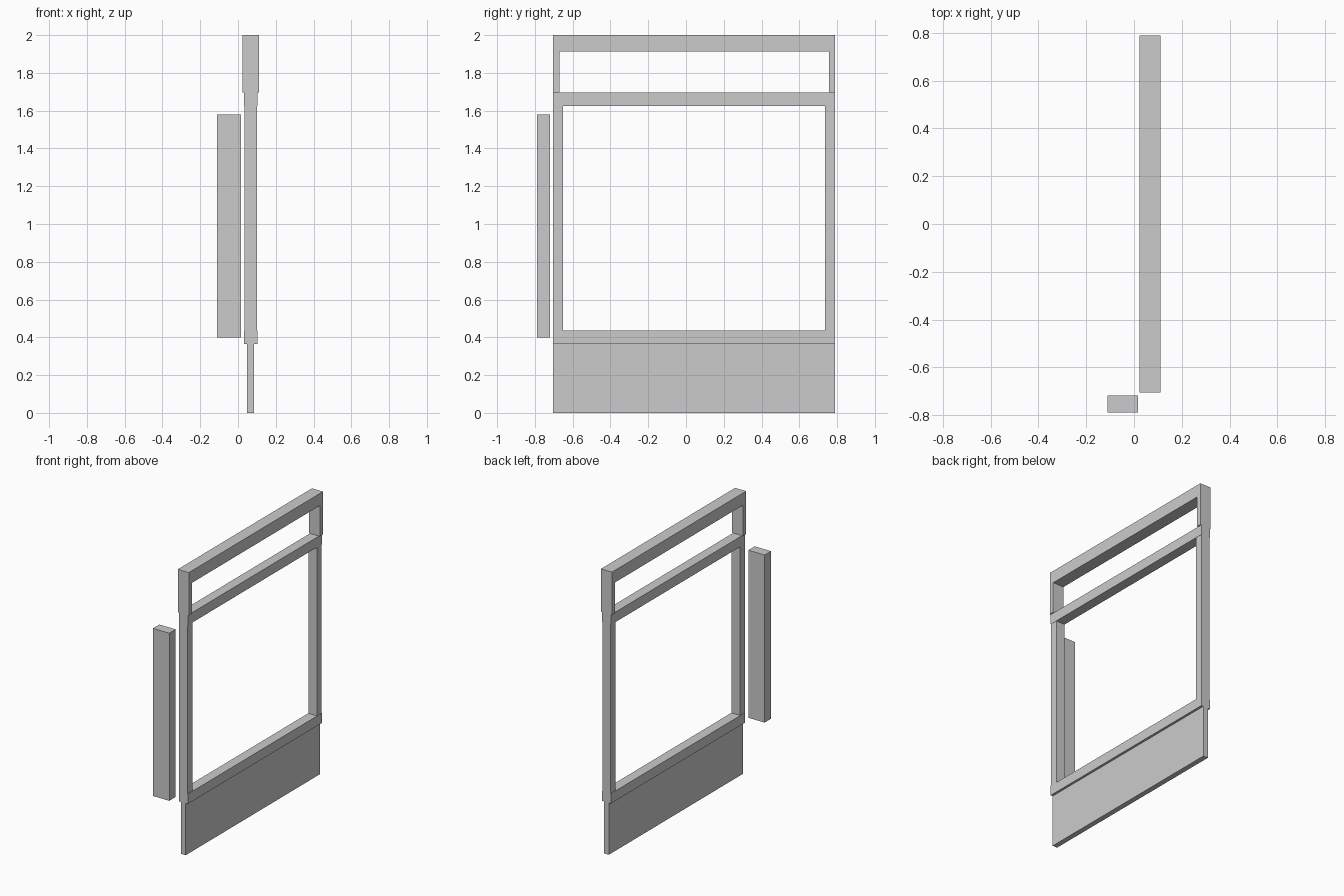
import bpy

cube = bpy.data.objects.get("Cube")
if cube:
    bpy.data.objects.remove(cube, do_unlink=True)

# Single plain grey
grey = bpy.data.materials.new("plain_grey")
grey.use_nodes = True
colour = (0.6, 0.6, 0.6, 1)
grey.diffuse_color = colour
grey.node_tree.nodes["Principled BSDF"].inputs["Base Color"].default_value = colour


def box(name, x, y, z):
    """Flat-faced box spanning the (low, high) range on each axis."""
    spans = (x, y, z)
    bpy.ops.mesh.primitive_cube_add(size=1, location=[(a + b) / 2 for a, b in spans])
    obj = bpy.context.object
    obj.name = name
    obj.scale = [b - a for a, b in spans]
    bpy.ops.object.transform_apply(location=False, rotation=False, scale=True)
    obj.data.materials.append(grey)
    return obj


def across(thickness):
    """X range centred on the frame plane."""
    return CENTRE - thickness / 2, CENTRE + thickness / 2


CENTRE = 0.067
FRONT, BACK = -0.705, 0.79
LENGTH = (FRONT, BACK)

# Horizontal members, bottom to top
box("lower_panel", across(0.037), LENGTH, (0, 0.366))
box("bottom_rail", across(0.07), LENGTH, (0.366, 0.436))
box("middle_rail", across(0.07), LENGTH, (1.626, 1.697))
box("top_rail", across(0.086), LENGTH, (1.914, 2))

# Paired uprights between the rails
for name, thick, width, z in (
    ("main_post", 0.066, 0.054, (0.436, 1.626)),
    ("upper_post", 0.086, 0.034, (1.697, 1.914)),
):
    box("front_" + name, across(thick), (FRONT, FRONT + width), z)
    box("back_" + name, across(thick), (BACK - width, BACK), z)

# Separate upright block beside the frame
box("side_block", (-0.11, 0.017), (-0.79, -0.719), (0.398, 1.58))
